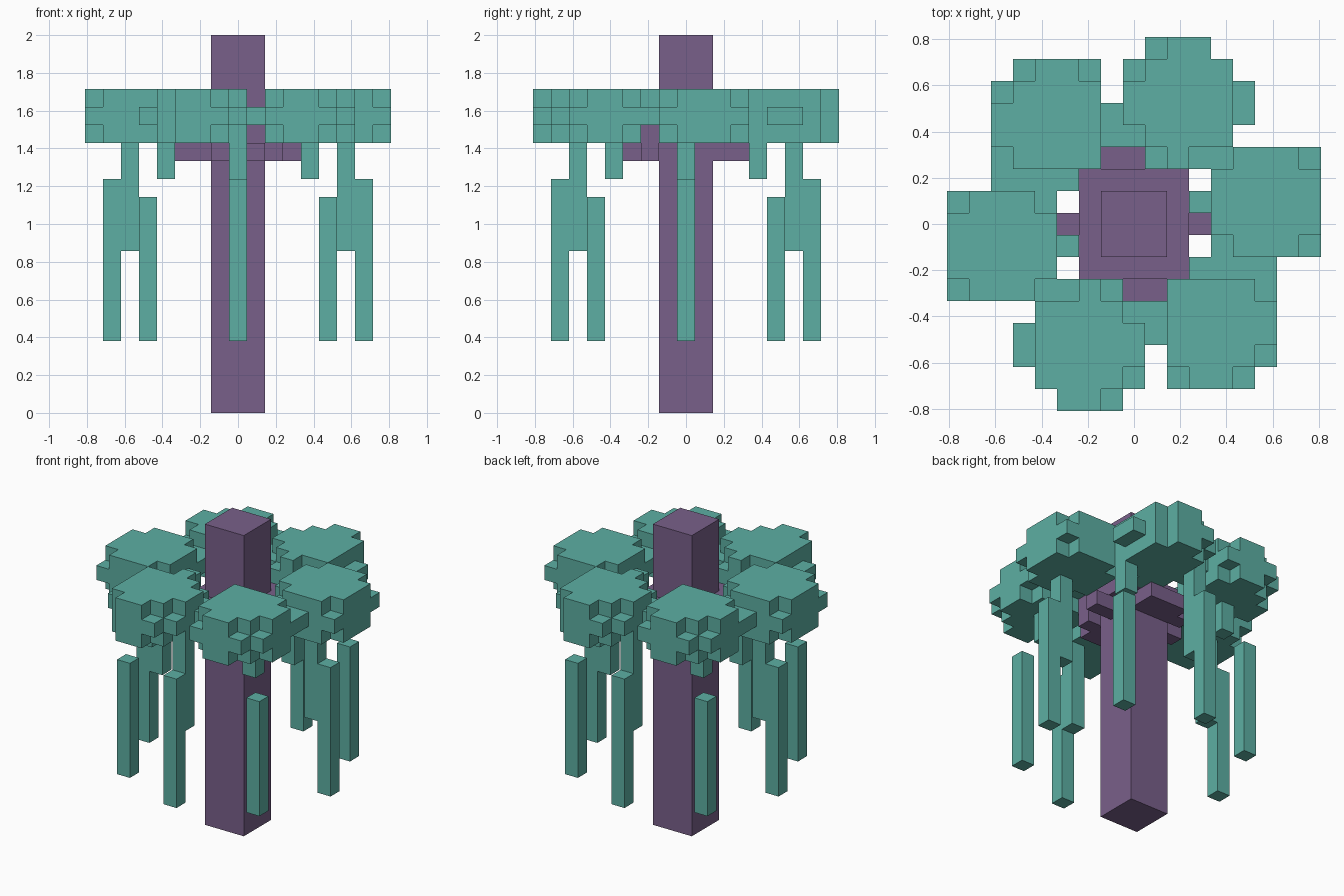
import bpy, bmesh, math
from mathutils import Vector

default = bpy.data.objects.get("Cube")
if default:
    bpy.data.objects.remove(default, do_unlink=True)

U = 2 / 21  # edge of one block


def material(name, color):
    m = bpy.data.materials.new(name)
    m.use_nodes = True
    m.diffuse_color = color
    m.node_tree.nodes["Principled BSDF"].inputs["Base Color"].default_value = color
    return m


TEAL = material("teal leaves", (0.109, 0.429, 0.366, 1))
PURPLE = material("purple wood", (0.191, 0.117, 0.254, 1))
AXES = [Vector(a) for a in ((1, 0, 0), (0, 1, 0), (0, 0, 1))]


def build(name, cells, mat):
    """Outer skin of a set of blocks; x and y are block centres, z is the block's floor."""
    bm = bmesh.new()
    for cell in cells:
        centre = Vector(cell) + Vector((0, 0, 0.5))
        for k, axis in enumerate(AXES):
            for sign in (1, -1):
                n = axis * sign
                if tuple(int(c + d) for c, d in zip(cell, n)) in cells:
                    continue
                u, v = AXES[(k + 1) % 3] / 2, AXES[(k + 2) % 3] / 2 * sign
                mid = centre + n / 2
                corners = (mid - u - v, mid + u - v, mid + u + v, mid - u + v)
                bm.faces.new([bm.verts.new(c * U) for c in corners])
    bmesh.ops.remove_doubles(bm, verts=bm.verts, dist=U / 100)
    bmesh.ops.dissolve_limit(bm, angle_limit=0.01, verts=bm.verts, edges=bm.edges)
    mesh = bpy.data.meshes.new(name)
    bm.to_mesh(mesh)
    bm.free()
    mesh.materials.append(mat)
    obj = bpy.data.objects.new(name, mesh)
    bpy.context.collection.objects.link(obj)


def box(xs, ys, zs):
    return {(x, y, z) for x in range(xs[0], xs[1] + 1)
            for y in range(ys[0], ys[1] + 1) for z in range(*zs)}


# Trunk
build("trunk", box((-1, 1), (-1, 1), (0, 21)), PURPLE)

# Branch crown: a square plate over short arms, without the trunk's core
half = box((0, 3), (0, 0), (14, 15)) | box((-1, 1), (2, 3), (14, 15)) | {(-2, 2, 14)}
arms = half | {(-x, -y, z) for x, y, z in half}
plate = box((-2, 2), (-2, 2), (15, 16))
crown = {c for c in arms | plate if max(abs(c[0]), abs(c[1])) > 1}
build("branch_crown", crown, PURPLE)

# Six round leaf clusters, widest in the middle layer
for i in range(6):
    a = math.radians(8.5 + 60 * i)
    cx, cy = 5.98 * math.cos(a), 5.98 * math.sin(a)
    cells = set()
    for z, radius in ((15, 2.575), (16, 3.0), (17, 2.575)):
        cells |= {c for c in box((-9, 9), (-9, 9), (z, z + 1))
                  if math.hypot(c[0] - cx, c[1] - cy) <= radius}
    build(f"leaf_cluster_{i + 1}", cells, TEAL)

# Eight hanging vines, each a short upper strand and a lower one further out
for i, (dx, dy) in enumerate([(1, 0), (0, 1), (-1, 0), (0, -1)]):
    straight = {(6 * dx, 6 * dy, z) for z in range(9, 15)}
    straight |= {(7 * dx, 7 * dy, z) for z in range(4, 13)}
    build(f"side_vine_{i + 1}", straight, TEAL)
    ex, ey = dx - dy, dx + dy
    build(f"corner_vine_top_{i + 1}", {(4 * ex, 4 * ey, z) for z in (13, 14)}, TEAL)
    build(f"corner_vine_{i + 1}", {(5 * ex, 5 * ey, z) for z in range(4, 12)}, TEAL)
